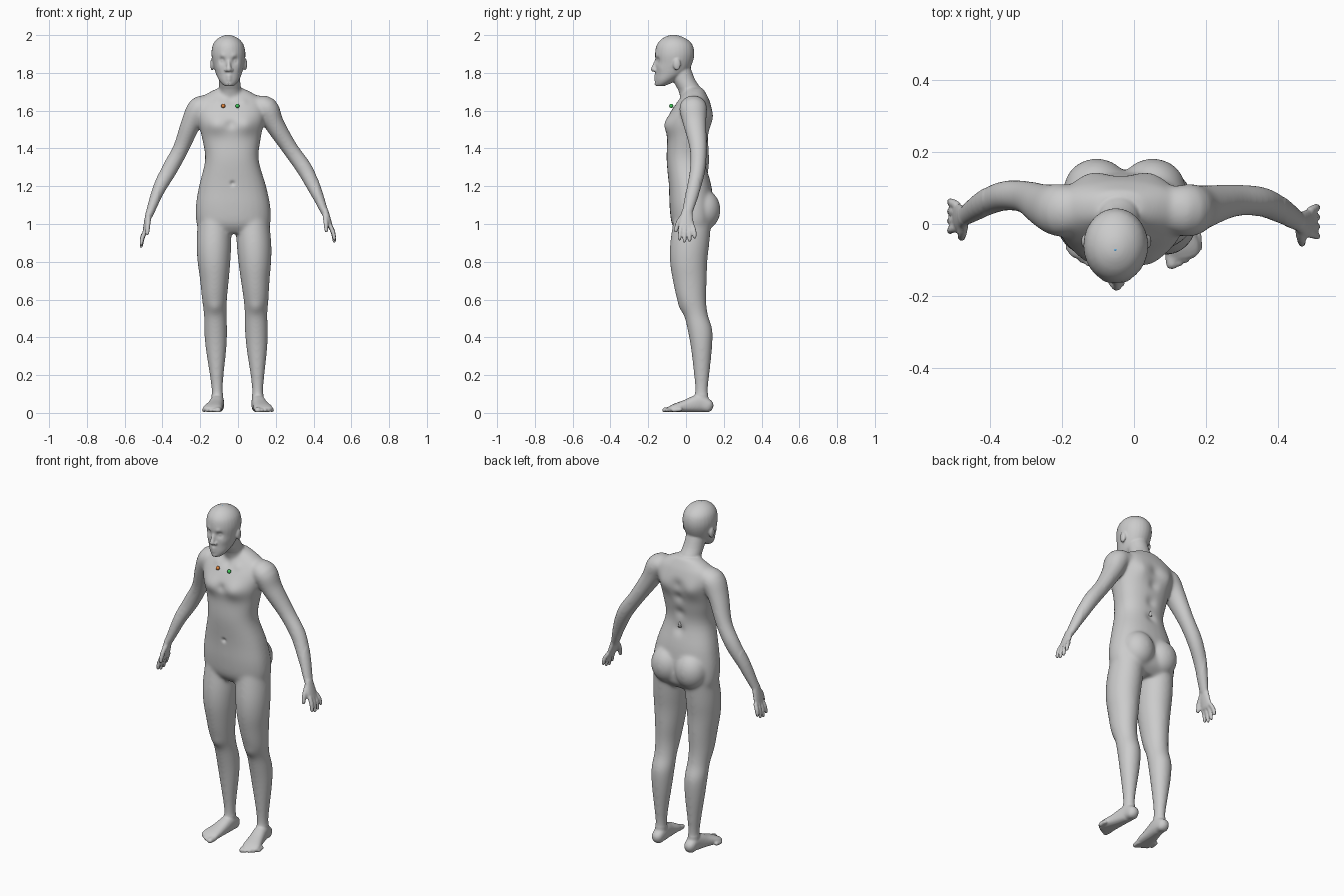
import bpy, bmesh, math
from mathutils import Vector, Matrix

bm = bmesh.new()


def lean(x, z):
    # the figure tips slightly to one side as it rises
    return x - 0.024 * z


def catmull(rows, steps=4):
    out = []
    for i in range(len(rows) - 1):
        a, b = rows[max(i - 1, 0)], rows[i]
        c, d = rows[i + 1], rows[min(i + 2, len(rows) - 1)]
        for k in range(steps):
            t = k / steps
            out.append([0.5 * (2 * q + (r - p) * t + (2 * p - 5 * q + 4 * r - s) * t * t
                               + (3 * q - p - 3 * r + s) * t ** 3) for p, q, r, s in zip(a, b, c, d)])
    return out + [list(rows[-1])]


def tube(rows, side=(1, 0, 0), axis=None, power=2.0, dome=True, tilt=True, n=28):
    """Loft of ellipses; each row is x, y, z, half width, half depth."""
    rows = catmull(rows)
    pos = [Vector((lean(r[0], r[2]) if tilt else r[0], r[1], r[2])) for r in rows]
    secs = []
    for i, r in enumerate(rows):
        t = Vector(axis) if axis else (pos[min(i + 1, len(pos) - 1)] - pos[max(i - 1, 0)]).normalized()
        v = t.cross(Vector(side)).normalized()
        secs.append((pos[i], t, v.cross(t), v, r[3], r[4]))
    if dome:
        def ends(s, sign):
            m = min(s[4], s[5])
            return [(s[0] + s[1] * sign * m * math.sin(a), s[1], s[2], s[3],
                     s[4] * math.cos(a), s[5] * math.cos(a)) for a in (0.4, 0.8, 1.15, 1.45)]
        secs = ends(secs[0], -1)[::-1] + secs + ends(secs[-1], 1)
    rings = []
    for c, t, u, v, ra, rb in secs:
        ring = []
        for k in range(n):
            a = 2 * math.pi * k / n
            ca, sa = math.cos(a), math.sin(a)
            ex = math.copysign(abs(ca) ** (2 / power), ca)
            ey = math.copysign(abs(sa) ** (2 / power), sa)
            ring.append(bm.verts.new(c + u * ra * ex + v * rb * ey))
        rings.append(ring)
    for r0, r1 in zip(rings, rings[1:]):
        for k in range(n):
            bm.faces.new((r0[k], r0[(k + 1) % n], r1[(k + 1) % n], r1[k]))
    bm.faces.new(rings[0][::-1])
    bm.faces.new(rings[-1])


def ball(x, y, z, rx, ry, rz):
    m = Matrix.Translation((lean(x, z), y, z)) @ Matrix.Diagonal((rx, ry, rz, 1))
    bmesh.ops.create_uvsphere(bm, u_segments=24, v_segments=16, radius=1, matrix=m)


UP = (0, 0, 1)
# torso
tube([(0, .03, .95, .165, .07), (0, .035, 1.0, .195, .11), (0, .03, 1.09, .198, .117),
      (0, .022, 1.2, .178, .113), (0, 0, 1.34, .142, .103), (0, .008, 1.45, .155, .108),
      (0, .012, 1.53, .173, .12), (0, .03, 1.6, .185, .108), (0, .042, 1.655, .172, .082),
      (0, .045, 1.69, .125, .062), (0, .045, 1.72, .065, .045)], axis=UP, power=2.3, dome=False)
# neck
tube([(0, .045, 1.62, .07, .07), (0, .025, 1.70, .06, .064), (-.003, -.012, 1.765, .056, .06),
      (-.005, -.04, 1.84, .056, .06)], axis=UP)
# head, nose and ears
H = -.005
tube([(H, -.135, 1.73, .022, .018), (H, -.122, 1.742, .038, .036), (H, -.104, 1.765, .055, .057),
      (H, -.078, 1.80, .07, .083), (H, -.064, 1.85, .083, .097), (H, -.06, 1.9, .09, .104),
      (H, -.06, 1.945, .083, .096), (H, -.062, 1.975, .063, .072), (H, -.065, 1.993, .035, .04),
      (H, -.067, 2.0, .012, .014)], axis=UP, dome=False)
tube([(H, -.154, 1.868, .009, .01), (H, -.165, 1.84, .011, .012), (H, -.174, 1.819, .014, .013)])
for s in (-1, 1):
    ball(H + s * .013, -.163, 1.815, .011, .013, .009)
    ball(H + s * .087, -.048, 1.845, .011, .02, .032)
    # buttock
    ball(s * .078, .097, 1.075, .092, .086, .105)
    # leg
    tube([(s * .100, .035, 1.03, .088, .10), (s * .106, .02, .9, .092, .104), (s * .108, .014, .8, .087, .099),
          (s * .108, .02, .7, .076, .09), (s * .110, .03, .6, .066, .077), (s * .108, .052, .52, .06, .064),
          (s * .108, .074, .44, .061, .066), (s * .108, .082, .34, .055, .056), (s * .108, .083, .2, .037, .041),
          (s * .107, .082, .12, .03, .034), (s * .107, .082, .05, .033, .04)], axis=UP)
    # foot and toes
    tube([(s * .106, .112, .038, .033, .036), (s * .108, .07, .05, .036, .047), (s * .12, 0, .036, .042, .034),
          (s * .133, -.06, .025, .05, .023), (s * .138, -.085, .019, .046, .016)], power=2.4)
    for i in range(5):
        x, y, r = .103 + .0185 * i, -.112 + .004 * i * i / 1.4, .017 if i == 0 else .0115
        tube([(s * x, y + .035, .018, r, r), (s * (x + .003), y, .014, r, r * .85)])

# arms: the two hang a little differently
arms = {
    1: [(.09, .045, 1.625, .06, .05), (.150, .038, 1.612, .074, .064), (.192, .047, 1.53, .062, .053),
        (.275, .065, 1.4, .046, .043), (.353, .062, 1.29, .042, .043), (.408, .038, 1.18, .037, .034),
        (.460, .006, 1.06, .027, .019)],
    -1: [(-.15, .045, 1.625, .06, .05), (-.203, .038, 1.612, .074, .064), (-.25, .05, 1.53, .062, .053),
         (-.302, .075, 1.4, .046, .043), (-.362, .078, 1.29, .042, .043), (-.42, .055, 1.18, .037, .034),
         (-.472, .022, 1.045, .027, .02)]}
for s, rows in arms.items():
    tube(rows, side=(0, 1, 0), tilt=False)
    x, y, z = rows[-1][:3]
    dx = .035 if s > 0 else .024
    dz = .085 if s > 0 else .10
    # palm
    tube([(x, y, z + .01, .027, .018), (x + s * dx * .5, y - .005, z - dz * .5, .038, .016),
          (x + s * dx * .85, y - .003, z - dz * .9, .039, .013)], side=(0, 1, 0), tilt=False)
    # fingers
    for i, ln in enumerate((.066, .078, .074, .056)):
        fy = y - .033 + .021 * i
        fx, fz = x + s * dx * .85, z - dz * .85
        tube([(fx, fy, fz, .012, .012), (fx + s * .014, fy - .004 + .004 * i, fz - ln * .5, .0115, .0115),
              (fx + s * .02, fy - .008 + .006 * i, fz - ln, .0095, .0095)], side=(0, 1, 0), tilt=False, n=14)
    # thumb
    tube([(x, y - .015, z - .01, .014, .013), (x + s * .005, y - .045, z - .05, .014, .013),
          (x + s * .008, y - .06, z - .095, .0105, .0105)], side=(0, 1, 0), tilt=False, n=14)

bmesh.ops.recalc_face_normals(bm, faces=bm.faces)
raw = bpy.data.meshes.new("body")
bm.to_mesh(raw)
bm.free()
body = bpy.data.objects.new("body", raw)
bpy.context.collection.objects.link(body)

# fuse all parts into one skin
m = body.modifiers.new("fuse", 'REMESH')
m.mode = 'VOXEL'
m.voxel_size = .0055
m = body.modifiers.new("soften", 'SMOOTH')
m.factor, m.iterations = .5, 4
deps = bpy.context.evaluated_depsgraph_get()
skin = bpy.data.meshes.new_from_object(body.evaluated_get(deps))
body.modifiers.clear()
body.data = skin

# blend the joints of the trunk and limbs
bm = bmesh.new()
bm.from_mesh(skin)
soft = [v for v in bm.verts if .1 < v.co.z < 1.72 and abs(v.co.x) < .42]
for _ in range(22):
    bmesh.ops.smooth_vert(bm, verts=soft, factor=.5, use_axis_x=True, use_axis_y=True, use_axis_z=True)

# sculpted dents and swellings: x, y, z, push along y, radius (mirrored when x is not 0)
marks = [(.034, -.15, 1.866, .013, .017), (.034, -.138, 1.864, -.006, .010), (.03, -.155, 1.89, -.004, .014),
         (0, -.163, 1.783, -.007, .013), (0, -.16, 1.764, -.006, .012), (0, -.155, 1.738, -.008, .016),
         (.05, -.13, 1.825, -.004, .022), (.08, -.10, 1.525, -.014, .05), (0, -.11, 1.53, .008, .025),
         (0, -.09, 1.215, .010, .012), (.09, .13, 1.56, .014, .05), (0, .105, 1.3, -.010, .03),
         (0, .115, 1.4, -.010, .03), (0, .125, 1.5, -.010, .03), (0, .13, 1.58, -.008, .03),
         (.108, -.02, .56, -.008, .035), (0, -.06, 1.66, .012, .022), (.07, -.05, 1.655, -.006, .022)]
for x, y, z, push, r in marks:
    for s in ((1, -1) if x else (1,)):
        c = Vector((lean(s * x + (H if z > 1.7 else 0), z), y, z))
        for v in bm.verts:
            d = (v.co - c).length_squared / (r * r)
            if d < 6:
                v.co.y += push * math.exp(-d)
for v in bm.verts:
    v.co.z = min(max(v.co.z, .004), 2.0)
bm.to_mesh(skin)
bm.free()
skin.shade_smooth()


# small control markers resting on the skin
def marker(name, loc, r, color=None, cone=False):
    if cone:
        bpy.ops.mesh.primitive_cone_add(vertices=12, radius1=r, radius2=r * .3, depth=r * 3, location=loc)
    else:
        bpy.ops.mesh.primitive_uv_sphere_add(segments=12, ring_count=8, radius=r, location=loc)
    ob = bpy.context.object
    ob.name = name
    ob.data.shade_smooth()
    if color:
        mat = bpy.data.materials.new(name + "_color")
        mat.diffuse_color = color
        ob.data.materials.append(mat)


marker("chest_marker_orange", (-.078, -.078, 1.625), .011, (.8, .25, .05, 1))
marker("chest_marker_green", (-.003, -.078, 1.625), .011, (.05, .6, .1, 1))
marker("crown_marker", (-.052, -.072, 1.995), .006, (.1, .4, .75, 1))
marker("back_marker", (-.03, .098, 1.33), .011, None, True)
marker("chin_marker", (-.05, -.16, 1.742), .006)
